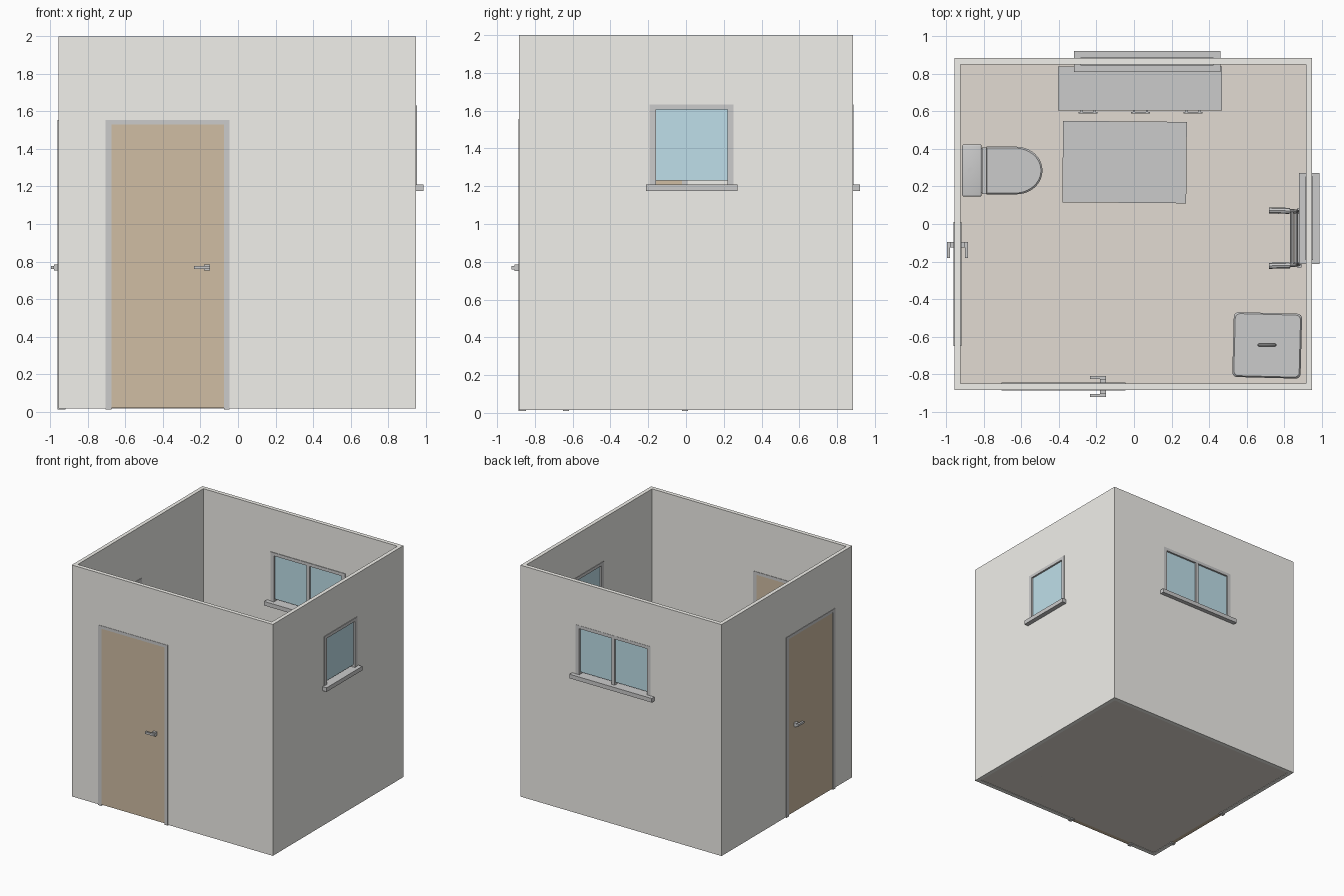
import bpy, bmesh, math
from mathutils import Matrix, Vector

if "Cube" in bpy.data.objects:
    bpy.data.objects.remove(bpy.data.objects["Cube"])


def material(name, r, g, b):
    m = bpy.data.materials.new(name)
    m.diffuse_color = (r, g, b, 1)
    m.use_nodes = True
    m.node_tree.nodes["Principled BSDF"].inputs["Base Color"].default_value = m.diffuse_color
    return m


WALL = material("wall_paint", 0.88, 0.87, 0.83)
FLOOR = material("floor_tile", 0.76, 0.71, 0.65)
WOOD = material("door_wood", 0.63, 0.51, 0.37)
GLASS = material("window_glass", 0.52, 0.74, 0.82)
METAL = material("metal", 0.55, 0.55, 0.56)


def finish(name, bm, mat=None, smooth=False):
    bmesh.ops.recalc_face_normals(bm, faces=bm.faces[:])
    me = bpy.data.meshes.new(name)
    bm.to_mesh(me)
    bm.free()
    ob = bpy.data.objects.new(name, me)
    bpy.context.collection.objects.link(ob)
    if mat:
        me.materials.append(mat)
    if smooth:
        activate(ob)
        bpy.ops.object.shade_smooth_by_angle()
    return ob


def activate(ob):
    bpy.ops.object.select_all(action='DESELECT')
    ob.select_set(True)
    bpy.context.view_layer.objects.active = ob


def boxes(name, items, mat=None, M=Matrix(), bevel=0):
    """One object from boxes given as (x0, x1, y0, y1, z0, z1)."""
    bm = bmesh.new()
    for x0, x1, y0, y1, z0, z1 in items:
        T = Matrix.Translation(((x0 + x1) / 2, (y0 + y1) / 2, (z0 + z1) / 2))
        S = Matrix.Diagonal((x1 - x0, y1 - y0, z1 - z0, 1))
        bmesh.ops.create_cube(bm, size=1, matrix=M @ T @ S)
    if bevel:
        bmesh.ops.bevel(bm, geom=bm.edges[:], offset=bevel, segments=3,
                        profile=0.5, affect='EDGES')
    return finish(name, bm, mat, bevel > 0)


def loft(name, rings, mat=None):
    """Skin a stack of equal-length point rings and cap both ends."""
    bm = bmesh.new()
    vs = [[bm.verts.new(p) for p in r] for r in rings]
    n = len(vs[0])
    for a, b in zip(vs, vs[1:]):
        for i in range(n):
            bm.faces.new((a[i], a[(i + 1) % n], b[(i + 1) % n], b[i]))
    bm.faces.new(vs[0])
    bm.faces.new(vs[-1])
    return finish(name, bm, mat, True)


def tube(name, pts, r, mat=None):
    cu = bpy.data.curves.new(name, 'CURVE')
    cu.dimensions = '3D'
    cu.bevel_depth, cu.bevel_resolution, cu.use_fill_caps = r, 2, True
    sp = cu.splines.new('POLY')
    sp.points.add(len(pts) - 1)
    for p, c in zip(sp.points, pts):
        p.co = (*c, 1)
    ob = bpy.data.objects.new(name, cu)
    bpy.context.collection.objects.link(ob)
    if mat:
        cu.materials.append(mat)
    activate(ob)
    bpy.ops.object.convert(target='MESH')
    bpy.ops.object.shade_smooth_by_angle()


def cut(ob, cutter):
    cutter.hide_render = True
    mod = ob.modifiers.new("cut", 'BOOLEAN')
    mod.operation, mod.object, mod.solver = 'DIFFERENCE', cutter, 'EXACT'
    activate(ob)
    bpy.ops.object.modifier_apply(modifier=mod.name)
    bpy.data.objects.remove(cutter)


def place(x, y, deg):
    return Matrix.Translation((x, y, 0)) @ Matrix.Rotation(math.radians(deg), 4, 'Z')


# walls and floor
walls = boxes("walls", [(-0.957, 0.95, -0.885, 0.885, 0.016, 2)], WALL)
cut(walls, boxes("inside_cutter", [(-0.924, 0.917, -0.85, 0.85, -1, 3)]))
boxes("floor", [(-0.924, 0.917, -0.85, 0.85, 0.02, 0.03)], FLOOR)


# doors: local x runs along the wall, local -y is outside
def door(name, M, s):
    cut(walls, boxes("door_cutter", [(-0.315, 0.315, -0.1, 0.1, -0.1, 1.54)], None, M))
    boxes(name + "_frame", [(-0.33, -0.3, -0.021, 0.021, 0.01, 1.555),
                            (0.3, 0.33, -0.021, 0.021, 0.01, 1.555),
                            (-0.3, 0.3, -0.021, 0.021, 1.53, 1.555)], None, M)
    boxes(name + "_panel", [(-0.3, 0.3, -0.017, 0.017, 0.02, 1.53)], WOOD, M)
    parts = [(0.195, 0.225, -0.04, 0.04, 0.752, 0.785)]
    parts += [(0.14, 0.225, y - 0.008, y + 0.008, 0.76, 0.777) for y in (-0.048, 0.048)]
    flipped = [(*sorted((s * a, s * b)), *rest) for a, b, *rest in parts]
    boxes(name + "_handle", flipped, METAL, M)


door("front_door", place(-0.375, -0.867, 0), 1)
door("side_door", place(-0.94, -0.32, -90), -1)


# windows
def window(name, M, w, sill, panes):
    cut(walls, boxes("window_cutter", [(-w + 0.015, w - 0.015, -0.1, 0.1, 1.19, 1.615)], None, M))
    i = w - 0.033
    frame = [(-w, -i, -0.021, 0.021, 1.205, 1.632), (i, w, -0.021, 0.021, 1.205, 1.632),
             (-i, i, -0.021, 0.021, 1.605, 1.632)]
    if panes == 2:
        frame.append((-0.014, 0.014, -0.02, 0.02, 1.21, 1.605))
    boxes(name + "_frame", frame, None, M)
    boxes(name + "_sill", [(-sill, sill, -0.055, 0.055, 1.175, 1.21)], None, M)
    step = 2 * i / panes
    boxes(name + "_glass", [(-i + k * step, -i + (k + 1) * step, -0.006, 0.006, 1.23, 1.605)
                            for k in range(panes)], GLASS, M)


window("side_window", place(0.934, 0.03, 90), 0.222, 0.242, 1)
window("back_window", place(0.07, 0.866, 180), 0.355, 0.39, 2)

# cabinet under the back window
boxes("cabinet_body", [(-0.398, 0.463, 0.618, 0.838, 0.03, 0.6)])
boxes("cabinet_top", [(-0.405, 0.47, 0.605, 0.84, 0.6, 0.625)])
for k in range(3):
    c = 0.0325 + (k - 1) * 0.28
    boxes("cabinet_door", [(c - 0.135, c + 0.135, 0.608, 0.62, 0.06, 0.585)])
    h = -0.245 + k * 0.28
    boxes("cabinet_handle", [(h - 0.05, h + 0.05, 0.59, 0.597, 0.5, 0.512),
                             (h - 0.04, h - 0.03, 0.596, 0.61, 0.5, 0.512),
                             (h + 0.03, h + 0.04, 0.596, 0.61, 0.5, 0.512)], METAL)

# rug
boxes("rug", [(-0.33, 0.33, -0.217, 0.217, 0.03, 0.04)], None, place(-0.05, 0.33, -0.5))


# toilet
def d_ring(x0, x1, hw, z, n=20):
    cx, ln, cy = x1 - 0.14, 0.14, 0.285
    arc = [(cx + ln * math.cos(a), cy + hw * math.sin(a), z)
           for a in (-math.pi / 2 + math.pi * i / n for i in range(n + 1))]
    return [(x0, cy - hw, z)] + arc + [(x0, cy + hw, z)]


loft("toilet_bowl", [d_ring(-0.87, -0.58, 0.08, 0.03), d_ring(-0.87, -0.58, 0.075, 0.1),
                     d_ring(-0.88, -0.55, 0.09, 0.18), d_ring(-0.89, -0.51, 0.115, 0.25),
                     d_ring(-0.9, -0.5, 0.12, 0.3)])
loft("toilet_seat", [d_ring(-0.81, -0.492, 0.124, 0.302), d_ring(-0.81, -0.492, 0.124, 0.318)])
loft("toilet_lid", [d_ring(-0.787, -0.488, 0.127, 0.322), d_ring(-0.787, -0.488, 0.127, 0.335),
                    d_ring(-0.783, -0.496, 0.12, 0.342)])
boxes("toilet_tank", [(-0.912, -0.818, 0.155, 0.415, 0.29, 0.56)], None, Matrix(), 0.015)
boxes("toilet_tank_lid", [(-0.916, -0.812, 0.146, 0.424, 0.56, 0.585)], None, Matrix(), 0.01)
tube("flush_button", [(-0.87, 0.285, 0.58), (-0.87, 0.285, 0.592)], 0.018, METAL)

# laundry hamper with slight taper
R = place(0.71, -0.647, -1.5)


def square_ring(h, z, r=0.025, n=4):
    pts = []
    for q, (sx, sy) in enumerate(((1, 1), (-1, 1), (-1, -1), (1, -1))):
        for i in range(n + 1):
            a = math.pi / 2 * (q + i / n)
            pts.append(R @ Vector((sx * (h - r) + r * math.cos(a),
                                   sy * (h * 0.95 - r) + r * math.sin(a), z)))
    return pts


loft("hamper_body", [square_ring(0.168, 0.02), square_ring(0.176, 0.45)])
loft("hamper_lid", [square_ring(0.182, 0.45), square_ring(0.182, 0.475), square_ring(0.174, 0.485)])
tube("hamper_handle", [(0.665, -0.645, 0.48), (0.668, -0.645, 0.505), (0.685, -0.645, 0.515),
                       (0.73, -0.645, 0.515), (0.75, -0.645, 0.505), (0.753, -0.645, 0.48)], 0.007, METAL)

# walking frame beside the right wall
for s in (1, -1):
    y = -0.075 + s * 0.145
    tube("walker_side", [(0.77, y, 0.03), (0.765, y, 0.54), (0.78, y, 0.57), (0.83, y, 0.575),
                         (0.86, y - s * 0.003, 0.55), (0.88, y - s * 0.006, 0.03)], 0.011, METAL)
    tube("walker_grip", [(0.72, y + s * 0.003, 0.58), (0.83, y, 0.575)], 0.016)
    for x in (0.77, 0.88):
        tube("walker_foot", [(x, y, 0.03), (x, y, 0.06)], 0.016)
for x, z in ((0.865, 0.45), (0.872, 0.25), (0.84, 0.565)):
    tube("walker_crossbar", [(x, -0.22, z), (x, 0.07, z)], 0.009, METAL)
